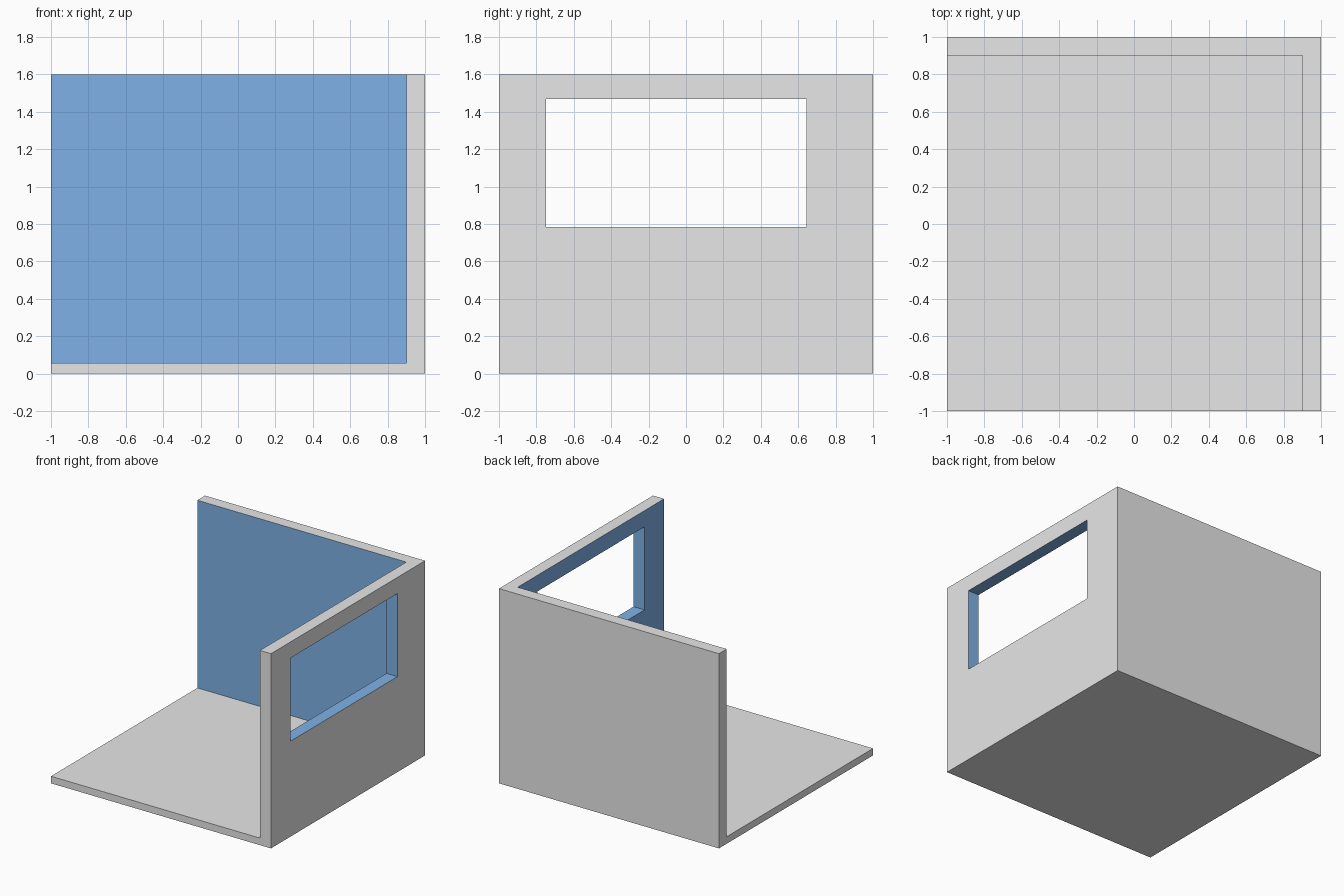
import bpy

if "Cube" in bpy.data.objects:
    bpy.data.objects.remove(bpy.data.objects["Cube"])

W, H = 1.0, 1.6            # half width, height
WALL, FLOOR = 0.9, 0.058   # inner wall position, floor thickness


def box(name, lo, hi):
    """Box between two corners."""
    bpy.ops.mesh.primitive_cube_add(size=1)
    ob = bpy.context.object
    ob.name = ob.data.name = name
    for v in ob.data.vertices:
        v.co = [a if c < 0 else b for c, a, b in zip(v.co, lo, hi)]
    return ob


def material(name, rgb):
    mat = bpy.data.materials.new(name)
    mat.diffuse_color = (*rgb, 1)
    mat.use_nodes = True
    mat.node_tree.nodes["Principled BSDF"].inputs["Base Color"].default_value = mat.diffuse_color
    return mat


# Solid block, hollowed to a floor and two walls, then pierced by the window
room = box("room_corner", (-W, -W, 0), (W, W, H))
cutters = [
    box("room_cutter", (-1.5, -1.5, FLOOR), (WALL, WALL, 2.0)),
    box("window_cutter", (0.7, -0.748, 0.784), (1.3, 0.643, 1.467)),
]
for cutter in cutters:
    mod = room.modifiers.new(cutter.name, 'BOOLEAN')
    mod.operation = 'DIFFERENCE'
    mod.solver = 'EXACT'
    mod.object = cutter
    bpy.ops.object.select_all(action='DESELECT')
    bpy.context.view_layer.objects.active = room
    room.select_set(True)
    bpy.ops.object.modifier_apply(modifier=mod.name)
for cutter in cutters:
    bpy.data.objects.remove(cutter)

# Blue on inner wall faces and window reveal, grey elsewhere
room.data.materials.clear()
room.data.materials.append(material("plain grey", (0.8, 0.8, 0.8)))
room.data.materials.append(material("wall blue", (0.216, 0.448, 0.81)))
for face in room.data.polygons:
    x, y, z = face.center
    inside = abs(x) < W - 0.01 and abs(y) < W - 0.01 and FLOOR + 0.01 < z < H - 0.01
    face.material_index = 1 if inside else 0
    face.use_smooth = False
